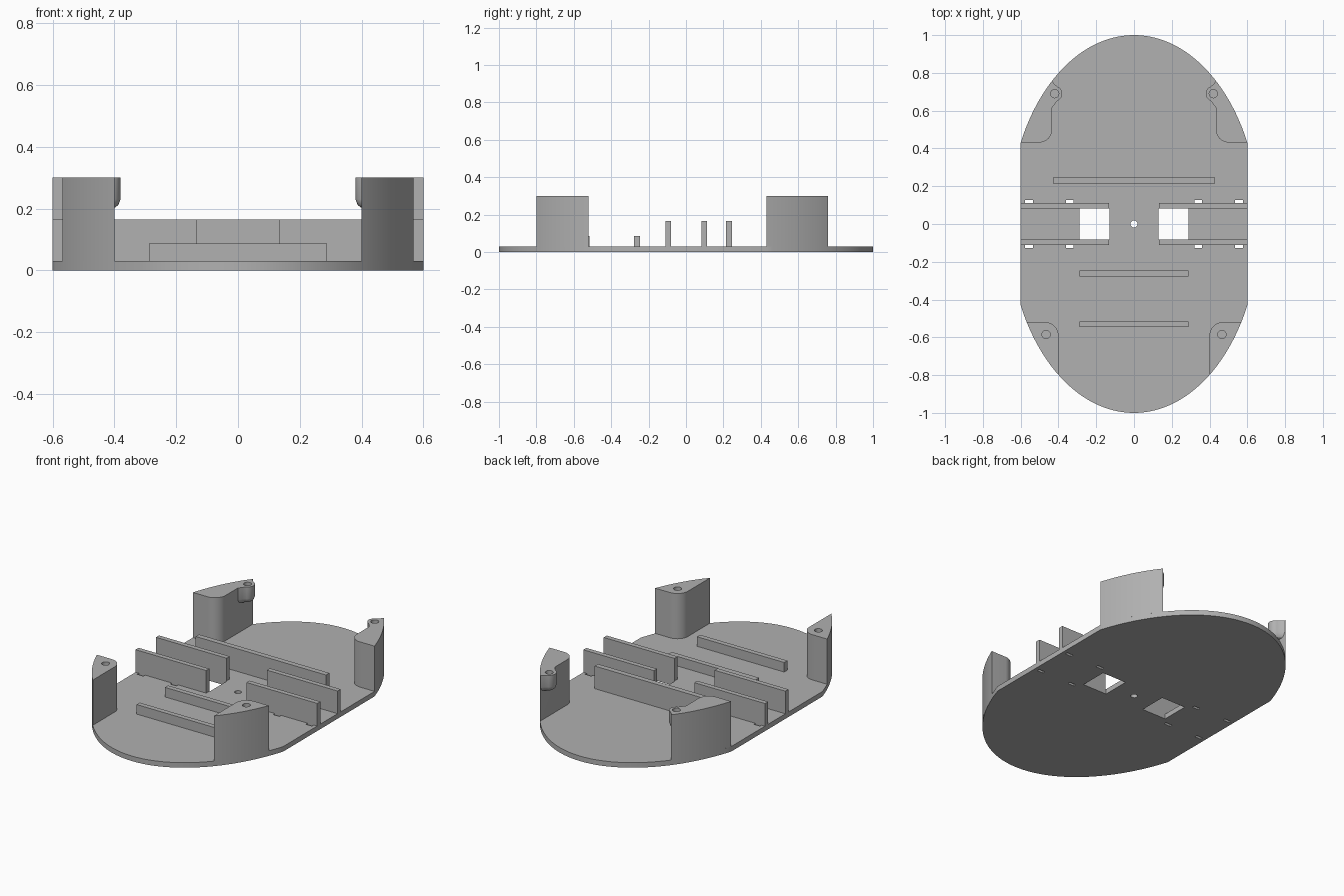
import bpy, bmesh
from math import sin, cos, pi, radians, acos, asin, sqrt

if "Cube" in bpy.data.objects:
    bpy.data.objects.remove(bpy.data.objects["Cube"])

GREY = (0.44, 0.44, 0.44, 1)
plastic = bpy.data.materials.new("grey plastic")
plastic.use_nodes = True
plastic.diffuse_color = GREY
plastic.node_tree.nodes["Principled BSDF"].inputs["Base Color"].default_value = GREY

HALF_W, RX = 0.6, 0.665          # straight side position, end ellipse half width
FLOOR, TOP = 0.03, 0.3           # base plate and corner post heights


def loft(name, outline, rings, centre=(0, 0)):
    """Closed solid from an outline repeated at (z, scale) rings."""
    bm = bmesh.new()
    cx, cy = centre
    loops = [[bm.verts.new((cx + (x - cx) * s, cy + (y - cy) * s, z)) for x, y in outline]
             for z, s in rings]
    n = len(outline)
    for low, high in zip(loops, loops[1:]):
        for i in range(n):
            j = (i + 1) % n
            bm.faces.new((low[i], low[j], high[j], high[i]))
    bm.faces.new(loops[0])
    bm.faces.new(loops[-1])
    bmesh.ops.recalc_face_normals(bm, faces=bm.faces)
    mesh = bpy.data.meshes.new(name)
    bm.to_mesh(mesh)
    bm.free()
    mesh.materials.append(plastic)
    ob = bpy.data.objects.new(name, mesh)
    bpy.context.collection.objects.link(ob)
    return ob


def prism(name, outline, z0, z1):
    return loft(name, outline, [(z0, 1), (z1, 1)])


def box(name, x0, x1, y0, y1, z0, z1):
    return prism(name, [(x0, y0), (x1, y0), (x1, y1), (x0, y1)], z0, z1)


def arc(cx, cy, rx, ry, a0, a1, n):
    return [(cx + rx * cos(a0 + (a1 - a0) * i / n), cy + ry * sin(a0 + (a1 - a0) * i / n))
            for i in range(n + 1)]


def circle(cx, cy, r, n=24):
    return arc(cx, cy, r, r, 0, 2 * pi, n)[:-1]


def select_only(ob):
    bpy.ops.object.select_all(action='DESELECT')
    ob.select_set(True)
    bpy.context.view_layer.objects.active = ob


def combine(target, tool, operation):
    mod = target.modifiers.new("combine", 'BOOLEAN')
    mod.object, mod.operation, mod.solver = tool, operation, 'EXACT'
    select_only(target)
    bpy.ops.object.modifier_apply(modifier=mod.name)
    bpy.data.objects.remove(tool)


def flip(outline, sx):
    return [(x * sx, y) for x, y in outline]


# Base plate: straight sides with elliptical ends
start = acos(HALF_W / RX)
back_end = arc(0, 0, RX, 1, start, pi - start, 64)
plate = prism("base_plate", back_end + [(-x, -y) for x, y in back_end], 0, FLOOR)

# Openings through the plate
combine(plate, prism("hole_cutter", circle(0, 0, 0.019, 16), -0.1, 0.1), 'DIFFERENCE')
for sx in (1, -1):
    x0, x1 = sorted((0.13 * sx, 0.288 * sx))
    combine(plate, box("window_cutter", x0, x1, -0.081, 0.083, -0.1, 0.1), 'DIFFERENCE')
    for sy in (1, -1):
        y0, y1 = sorted((0.11 * sy, 0.126 * sy))
        for x in (0.34, 0.557):
            combine(plate, box("slot_cutter", x * sx - 0.021, x * sx + 0.021, y0, y1, -0.1, 0.1),
                    'DIFFERENCE')

parts = [plate]

# Dividers standing on the plate
box("back_divider", -0.43, 0.43, 0.215, 0.247, FLOOR, 0.165)
box("middle_rail", -0.288, 0.288, -0.277, -0.247, FLOOR, 0.087)
box("front_rail", -0.288, 0.288, -0.545, -0.515, FLOOR, 0.087)
for sx, side in ((1, "left"), (-1, "right")):
    x0, x1 = sorted((0.133 * sx, HALF_W * sx))
    box(side + "_back_holder", x0, x1, 0.083, 0.112, FLOOR, 0.165)
    box(side + "_front_holder", x0, x1, -0.11, -0.081, FLOOR, 0.165)

# Corner posts: outer face follows the plate edge, inner corner rounded
for sx, side in ((1, "left"), (-1, "right")):
    inner, edge, r = 0.4, -0.52, 0.07
    outline = arc(0, 0, RX, 1, -acos(inner / RX), asin(edge), 16)
    outline += arc(inner + r, edge - r, r, r, pi / 2, pi, 10)
    front = prism(side + "_front_post", flip(outline, sx), FLOOR, TOP)
    combine(front, prism("screw_cutter", circle(0.465 * sx, -0.585, 0.022), 0.18, 0.4), 'DIFFERENCE')

    inner, edge = 0.433, sqrt(1 - (HALF_W / RX) ** 2)
    outline = arc(0, 0, RX, 1, start, acos(inner / RX), 16)
    outline += arc(inner + r, edge + r, r, r, pi, 1.5 * pi, 10)
    back = prism(side + "_back_post", flip(outline, sx), FLOOR, TOP)

    # Screw boss bulging from the back post, rounded underneath
    boss = arc(0.42, 0.69, 0.04, 0.04, radians(110), radians(250), 16)
    boss += [(0.418, 0.637), (0.434, 0.615), (0.45, 0.65), (0.45, 0.72), (0.434, 0.755), (0.42, 0.74)]
    rings = [(0.2, 0.55), (0.203, 0.75), (0.212, 0.9), (0.23, 1), (TOP, 1)]
    combine(back, loft("boss", flip(boss, sx), rings, (0.45 * sx, 0.69)), 'UNION')
    combine(back, prism("screw_cutter", circle(0.42 * sx, 0.69, 0.022), 0.22, 0.4), 'DIFFERENCE')
    parts += [front, back]

# Smooth the curved walls, keep the edges sharp
for ob in parts:
    select_only(ob)
    bpy.ops.object.shade_smooth_by_angle(angle=radians(30))
